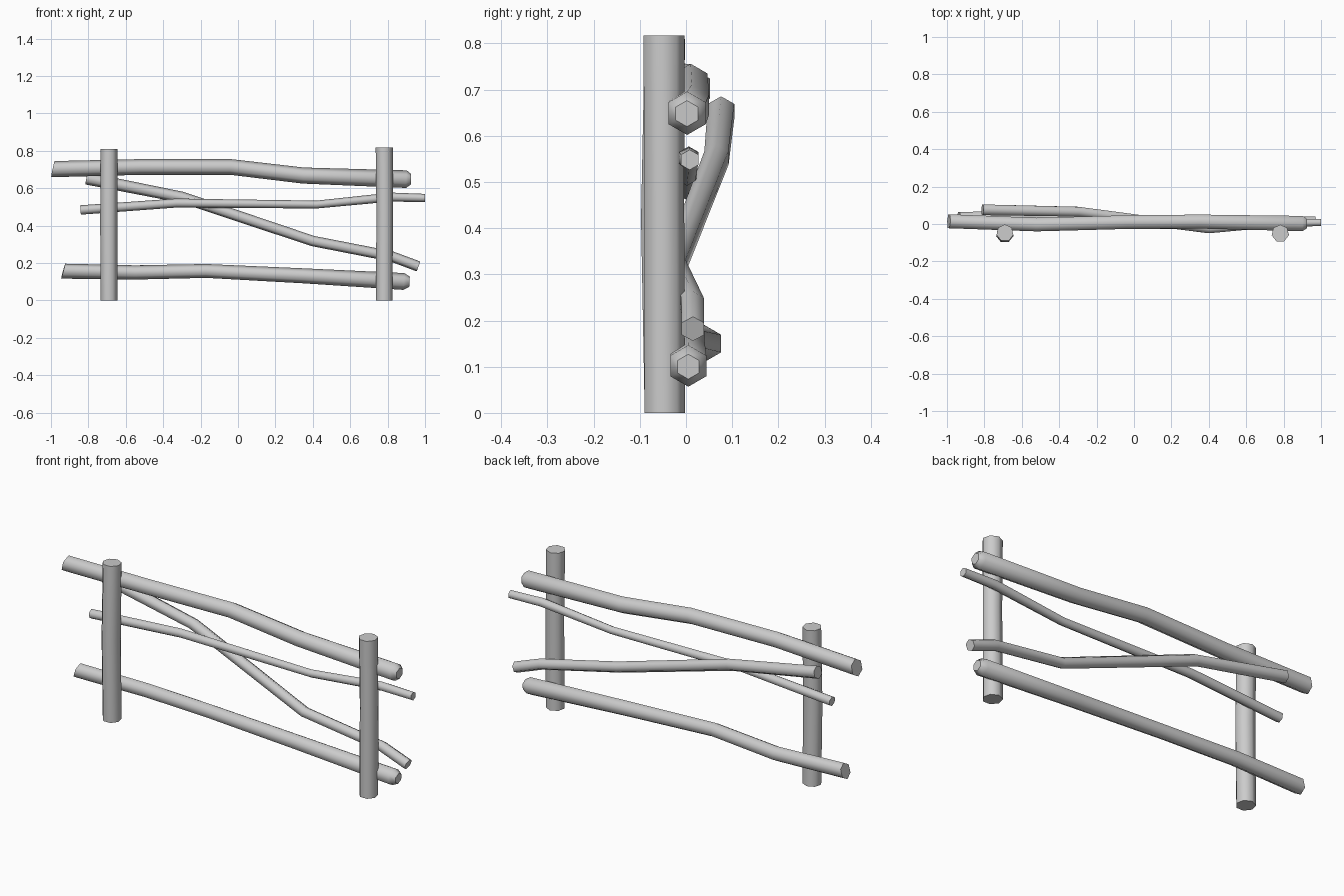
import bpy, bmesh, math
from mathutils import Vector

if "Cube" in bpy.data.objects:
    bpy.data.objects.remove(bpy.data.objects["Cube"])


def pole(name, path, sides=6, ref=(0, 0, 1), phase=0.0, tip=0.0, slant=0.0):
    """Sweep a polygon along (x, y, z, radius) points; tip domes the far end."""
    pts = [(Vector(p[:3]), p[3]) for p in path]
    if tip:
        a, b = pts[-2][0], pts[-1][0]
        d = (b - a).normalized()
        r = pts[-1][1]
        pts[-1] = (b - d * tip, r)
        pts.append((b, r * 0.6))
    bm = bmesh.new()
    rings = []
    for i, (p, r) in enumerate(pts):
        d = (pts[min(i + 1, len(pts) - 1)][0] - pts[max(i - 1, 0)][0]).normalized()
        side = d.cross(Vector(ref)).normalized()
        up = side.cross(d).normalized()
        ring = []
        for k in range(sides):
            a = phase + 2 * math.pi * k / sides
            c = p + (up * math.cos(a) + side * math.sin(a)) * r
            # cut the near end at an angle
            if i == 0:
                c += d * slant * (1 + math.cos(a)) / 2
            ring.append(bm.verts.new(c))
        rings.append(ring)
    for r0, r1 in zip(rings, rings[1:]):
        for k in range(sides):
            j = (k + 1) % sides
            bm.faces.new((r0[k], r0[j], r1[j], r1[k])).smooth = True
    caps = [bm.faces.new(rings[0]), bm.faces.new(rings[-1])]
    bmesh.ops.recalc_face_normals(bm, faces=bm.faces)
    for f in caps:
        for e in f.edges:
            e.smooth = bool(tip) and f is caps[1]
    me = bpy.data.meshes.new(name)
    bm.to_mesh(me)
    bm.free()
    ob = bpy.data.objects.new(name, me)
    bpy.context.collection.objects.link(ob)
    return ob


# Upright posts, slightly crooked
pole("left_post", [(-0.69, -0.048, 0, 0.046), (-0.691, -0.055, 0.42, 0.047),
                   (-0.69, -0.048, 0.81, 0.046)], sides=7, ref=(0, 1, 0))
pole("right_post", [(0.782, -0.048, 0, 0.046), (0.784, -0.049, 0.46, 0.045),
                    (0.782, -0.05, 0.817, 0.047)], sides=7, ref=(0, 1, 0))

# Thick top and bottom rails
pole("top_rail", [(-1.0, 0.015, 0.702, 0.043), (-0.52, -0.003, 0.714, 0.042),
                  (-0.04, 0.01, 0.714, 0.042), (0.35, 0.013, 0.668, 0.043),
                  (0.925, 0.002, 0.648, 0.047)], tip=0.025, slant=0.02)
pole("bottom_rail", [(-0.945, 0.028, 0.157, 0.04), (-0.55, 0.043, 0.15, 0.038),
                     (-0.17, 0.008, 0.158, 0.037), (0.35, 0.006, 0.132, 0.04),
                     (0.917, 0.005, 0.1, 0.045)], tip=0.03, slant=0.02)

# Thin middle rail
pole("middle_rail", [(-0.842, 0.005, 0.484, 0.025), (-0.33, 0.004, 0.521, 0.024),
                     (0.42, 0.002, 0.513, 0.021), (0.82, 0.006, 0.553, 0.024),
                     (1.0, 0.008, 0.548, 0.022)])

# Diagonal brace running behind the other rails
pole("diagonal_brace", [(-0.81, 0.076, 0.653, 0.033), (-0.3, 0.066, 0.552, 0.03),
                        (0.4, -0.025, 0.318, 0.028), (0.82, 0.014, 0.236, 0.028),
                        (0.965, 0.015, 0.182, 0.028)])
